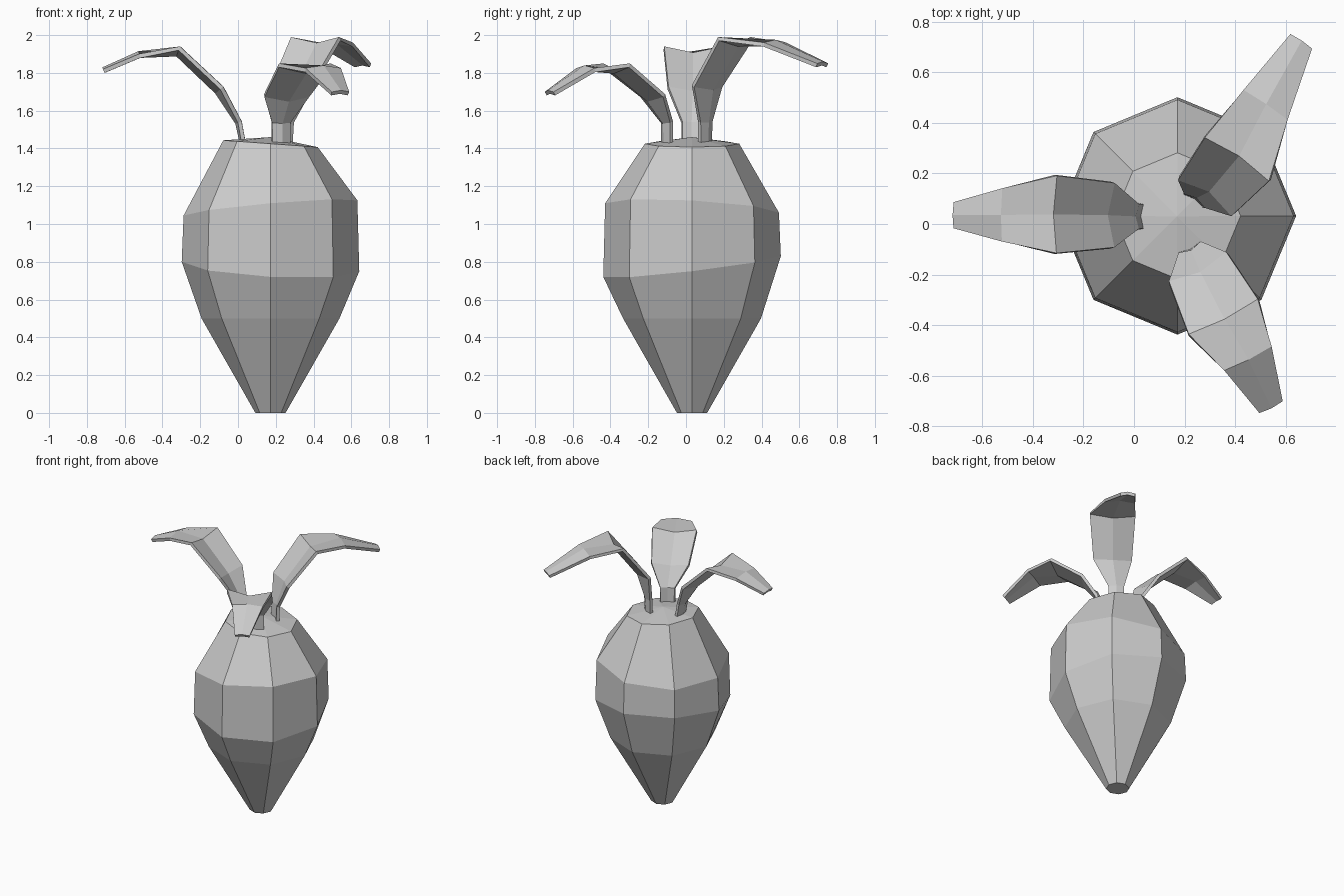
import bpy, bmesh, math
from mathutils import Vector

cube = bpy.data.objects.get("Cube")
if cube:
    bpy.data.objects.remove(cube)

grey = bpy.data.materials.new("plain grey")
grey.use_nodes = True
grey.diffuse_color = (0.6, 0.6, 0.6, 1)
grey.node_tree.nodes["Principled BSDF"].inputs["Base Color"].default_value = (0.6, 0.6, 0.6, 1)


def add_object(name, bm):
    bmesh.ops.recalc_face_normals(bm, faces=bm.faces)
    mesh = bpy.data.meshes.new(name)
    bm.to_mesh(mesh)
    bm.free()
    mesh.materials.append(grey)
    obj = bpy.data.objects.new(name, mesh)
    bpy.context.collection.objects.link(obj)
    return obj


def bridge(bm, a, b, closed):
    n = len(a)
    for i in range(n if closed else n - 1):
        j = (i + 1) % n
        bm.faces.new((a[i], a[j], b[j], b[i]))


# Eight-sided root: each ring is radius, height, tilt along x, tilt along y
RINGS = [(0.08, 0, 0, 0), (0.365, 0.5, 0, 0), (0.47, 0.775, -0.025, 0.055),
         (0.46, 1.085, 0.04, -0.025), (0.25, 1.425, -0.018, 0)]
SIDES = 8
bm = bmesh.new()
rings = []
for r, z, tx, ty in RINGS:
    ring = []
    for i in range(SIDES):
        c, s = math.cos(math.tau * i / SIDES), math.sin(math.tau * i / SIDES)
        ring.append(bm.verts.new((0.172 + r * c, 0.032 + r * s, z + tx * c + ty * s)))
    rings.append(ring)
for a, b in zip(rings, rings[1:]):
    bridge(bm, a, b, True)
bm.faces.new(rings[0])
crown = bm.verts.new((0.17, 0.03, 1.46))
for i in range(SIDES):
    bm.faces.new((rings[-1][i], rings[-1][(i + 1) % SIDES], crown))
add_object("root", bm)

# Leaves: folded strips, valley near the stem and ridge toward the tip
WIDTHS = [0.05, 0.052, 0.13, 0.155, 0.105, 0.05]
FOLDS = [-0.01, -0.015, -0.035, -0.035, 0.015, 0.01]


def leaf(name, points):
    path = [Vector(p) for p in points]
    out = path[-1] - path[0]
    side = Vector((-out.y, out.x, 0)).normalized()
    bm = bmesh.new()
    rows = []
    for i, p in enumerate(path):
        tangent = path[min(i + 1, len(path) - 1)] - path[max(i - 1, 0)]
        normal = tangent.cross(side).normalized()
        w = WIDTHS[i]
        rows.append([bm.verts.new(q) for q in
                     (p - side * w, p + normal * FOLDS[i], p + side * w)])
    for a, b in zip(rows, rows[1:]):
        bridge(bm, a, b, False)
    obj = add_object(name, bm)
    solid = obj.modifiers.new("thickness", "SOLIDIFY")
    solid.thickness = 0.022
    solid.offset = 0


leaf("right_leaf", [(0.03, 0.03, 1.43), (0.01, 0.03, 1.54), (-0.085, 0.035, 1.72),
                    (-0.31, 0.038, 1.93), (-0.52, 0.036, 1.89), (-0.71, 0.035, 1.81)])
leaf("back_leaf", [(0.24, 0.1, 1.43), (0.245, 0.1, 1.54), (0.285, 0.11, 1.73),
                   (0.41, 0.26, 1.98), (0.52, 0.47, 1.95), (0.66, 0.72, 1.84)])
leaf("front_leaf", [(0.225, -0.1, 1.43), (0.225, -0.1, 1.54), (0.255, -0.175, 1.68),
                    (0.355, -0.37, 1.84), (0.45, -0.53, 1.815), (0.54, -0.72, 1.69)])
